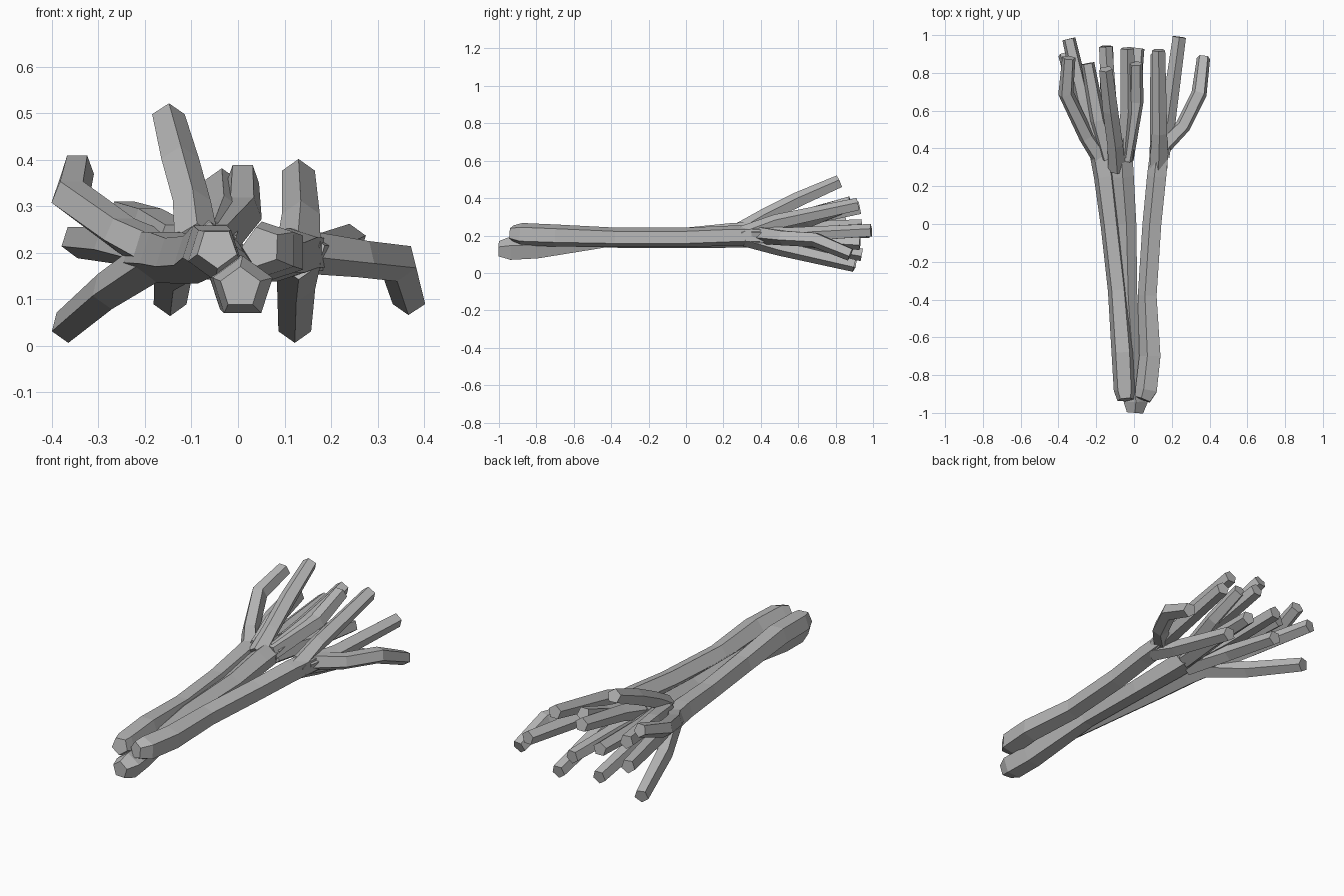
import bpy, bmesh, math
from mathutils import Vector

cube = bpy.data.objects.get("Cube")
if cube:
    bpy.data.objects.remove(cube)

mat = bpy.data.materials.new("weathered_grey")
mat.use_nodes = True
GREY = (0.48, 0.48, 0.48, 1)
mat.diffuse_color = GREY
mat.node_tree.nodes["Principled BSDF"].inputs["Base Color"].default_value = GREY


def tube(name, path, turn=90):
    """Five-sided tube through (x, y, z, radius) points, with flat ends."""
    pts = [Vector(p[:3]) for p in path]
    bm = bmesh.new()
    rings = []
    for i, p in enumerate(path):
        t = (pts[min(i + 1, len(pts) - 1)] - pts[max(i - 1, 0)]).normalized()
        side = t.cross(Vector((0, 0, 1))).normalized()
        up = side.cross(t)
        ring = []
        for k in range(5):
            a = math.radians(turn + 72 * k)
            ring.append(bm.verts.new(pts[i] + p[3] * (side * math.cos(a) + up * math.sin(a))))
        rings.append(ring)
    for a, b in zip(rings, rings[1:]):
        for k in range(5):
            j = (k + 1) % 5
            bm.faces.new((a[k], a[j], b[j], b[k]))
    bm.faces.new(rings[0])
    bm.faces.new(rings[-1])
    bmesh.ops.recalc_face_normals(bm, faces=bm.faces)
    me = bpy.data.meshes.new(name)
    bm.to_mesh(me)
    bm.free()
    me.materials.append(mat)
    bpy.context.collection.objects.link(bpy.data.objects.new(name, me))


# Three long stems, blunt at the front
tube("left_stem", [(.05, -.93, .212, .045), (.07, -.88, .207, .063), (.09, -.7, .2, .062),
                   (.075, -.38, .19, .055), (.1, 0, .19, .055), (.125, .25, .2, .056),
                   (.147, .46, .2, .053)], 108)
tube("right_stem", [(-.045, -.93, .21, .045), (-.05, -.88, .2, .06), (-.06, -.68, .208, .062),
                    (-.085, -.35, .19, .056), (-.125, 0, .187, .055),
                    (-.155, .25, .195, .06), (-.19, .44, .197, .06)], 54)
tube("middle_stem", [(.005, -1, .125, .045), (.01, -.94, .125, .068), (0, -.8, .13, .065),
                     (-.03, -.4, .182, .05), (-.04, 0, .187, .055), (-.06, .25, .205, .062),
                     (-.07, .45, .215, .06)], 18)

# Twigs fanning out at the back, thinning towards their tips
R0, R1, R2 = .05, .043, .037
POINT_UP, POINT_DOWN = 90, 126
twigs = {
    "left_upper_twig": (POINT_UP, [(.13, .3, .2), (.135, .48, .27), (.13, .92, .365)]),
    "left_lower_twig": (POINT_DOWN, [(.13, .32, .19), (.125, .5, .135), (.122, .9, .042)]),
    "left_inner_twig": (POINT_UP, [(.14, .36, .2), (.18, .55, .2), (.24, .99, .225)]),
    "left_outer_twig": (POINT_DOWN, [(.14, .4, .205), (.26, .52, .19), (.345, .69, .18),
                                     (.368, .88, .1)]),
    "right_upper_twig": (POINT_DOWN, [(-.17, .34, .2), (-.25, .46, .24), (-.36, .69, .32),
                                      (-.345, .88, .38)]),
    "right_far_twig": (POINT_DOWN, [(-.18, .4, .2), (-.27, .66, .22), (-.345, .98, .225)]),
    "right_lower_twig": (POINT_DOWN, [(-.17, .35, .19), (-.275, .58, .12), (-.367, .9, .042)]),
    "right_inner_twig": (POINT_DOWN, [(-.13, .35, .22), (-.19, .55, .26), (-.245, .85, .28)]),
    "top_twig": (POINT_UP, [(-.09, .29, .22), (-.1, .42, .3), (-.125, .6, .39),
                            (-.15, .82, .487)]),
    "bottom_twig": (POINT_DOWN, [(-.1, .32, .19), (-.14, .6, .16), (-.146, .94, .1)]),
    "back_right_twig": (POINT_UP, [(-.09, .36, .21), (-.13, .6, .23), (-.15, .94, .25)]),
    "middle_upper_twig": (POINT_DOWN, [(-.05, .34, .22), (.01, .65, .285), (.01, .85, .36)]),
    "middle_back_twig": (POINT_UP, [(-.05, .36, .22), (-.03, .6, .28), (-.035, .93, .345)]),
    "middle_lower_twig": (POINT_DOWN, [(-.05, .36, .2), (-.01, .62, .18), (.02, .93, .16)]),
}
for name, (turn, pts) in twigs.items():
    radii = [R0] + [R1] * (len(pts) - 2) + [R2]
    tube(name, [(*p, r) for p, r in zip(pts, radii)], turn)
